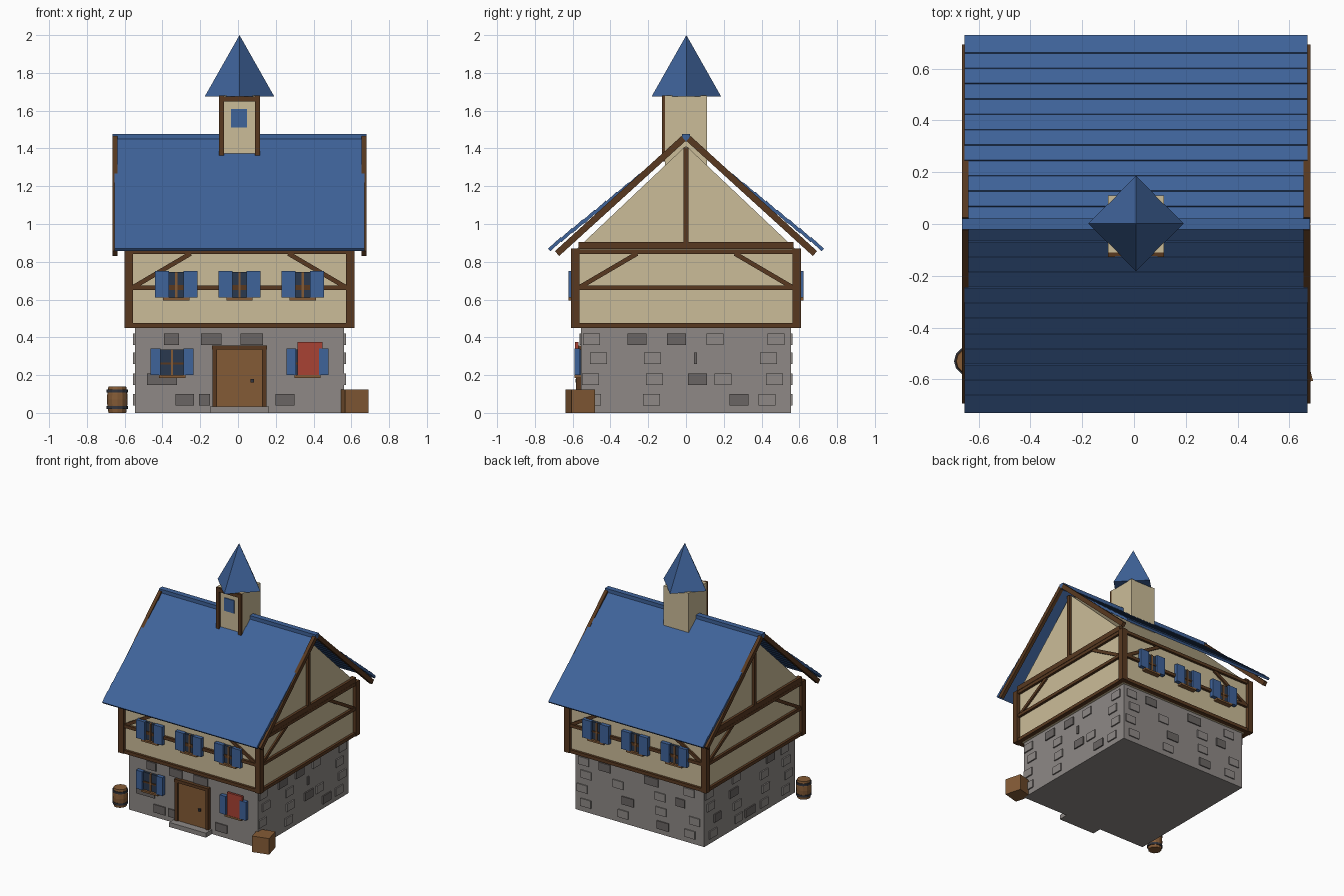
import bpy, bmesh, math, random
from mathutils import Matrix, Vector

if "Cube" in bpy.data.objects:
    bpy.data.objects.remove(bpy.data.objects["Cube"])

random.seed(4)
CX = 0.008  # house axis


def mat(name, r, g, b):
    m = bpy.data.materials.new(name)
    lin = [((c / 255 + 0.055) / 1.055) ** 2.4 for c in (r, g, b)]
    m.diffuse_color = (*lin, 1)
    m.use_nodes = True
    m.node_tree.nodes["Principled BSDF"].inputs["Base Color"].default_value = m.diffuse_color
    return m


STONE = mat("grey_stone", 142, 137, 134)
DARK_STONE = mat("dark_stone", 106, 101, 99)
PLASTER = mat("cream_plaster", 203, 188, 152)
TIMBER = mat("dark_timber", 88, 57, 32)
WOOD = mat("light_wood", 132, 91, 54)
BLUE = mat("blue_paint", 63, 99, 154)
GLASS = mat("dark_glass", 42, 57, 78)
RED = mat("red_cloth", 168, 66, 52)
IRON = mat("dark_iron", 50, 52, 60)


def finish(name, bm, material, matrix=Matrix()):
    bmesh.ops.recalc_face_normals(bm, faces=bm.faces[:])
    me = bpy.data.meshes.new(name)
    bm.to_mesh(me)
    bm.free()
    me.materials.append(material)
    ob = bpy.data.objects.new(name, me)
    bpy.context.collection.objects.link(ob)
    ob.matrix_world = matrix
    return ob


def box(name, center, size, material, rot=Matrix()):
    bm = bmesh.new()
    bmesh.ops.create_cube(bm, size=1)
    bmesh.ops.scale(bm, vec=size, verts=bm.verts[:])
    return finish(name, bm, material, Matrix.Translation(center) @ rot)


def side_box(name, side, u, z, d, material, tilt=0):
    """Box on a wall: u, z, d are (min, max) along, up and out; side 0 front, 1 right, 2 back, 3 left."""
    mid = Vector((sum(u) / 2, -sum(d) / 2, sum(z) / 2))
    turn = Matrix.Rotation(side * math.pi / 2, 4, 'Z')
    return box(name, Vector((CX, 0, 0)) + turn @ mid, (u[1] - u[0], d[1] - d[0], z[1] - z[0]),
               material, turn @ Matrix.Rotation(tilt, 4, 'Y'))


def window(side, u, z, d, shut=(0.038, 0.112), height=0.135):
    side_box("window_glass", side, (u - 0.065, u + 0.065), (z, z + height), (d - 0.02, d + 0.012), GLASS)
    side_box("window_mullion", side, (u - 0.006, u + 0.006), (z, z + height), (d, d + 0.019), WOOD)
    side_box("window_crossbar", side, (u - 0.06, u + 0.06), (z + 0.055, z + 0.067), (d, d + 0.017), TIMBER)
    side_box("window_sill", side, (u - 0.07, u + 0.07), (z - 0.014, z), (d - 0.01, d + 0.03), WOOD)
    for s in (-1, 1):
        a, b = sorted((s * shut[0], s * shut[1]))
        side_box("shutter", side, (u + a, u + b), (z, z + height + 0.007), (d, d + 0.03), BLUE)


# Stone ground floor
box("stone_base", (CX, 0, 0.225), (1.106, 1.11, 0.45), STONE)
ROWS = (0.07, 0.178, 0.29, 0.39)
dark = {
    0: [(-0.36, 3, .08), (-0.15, 3, .11), (0.065, 3, .12), (-0.41, 1, .16), (-0.29, 0, .1), (-0.185, 0, .06), (0.24, 0, .1)],
    1: [(-0.26, 3, .1), (-0.05, 3, .1), (0.05, 2, .016), (0.06, 1, .1), (0.28, 0, .1)],
    2: [(-0.3, 3, .1), (0.1, 3, .12), (-0.1, 1, .1), (0.35, 2, .08), (0.2, 0, .1)],
    3: [(-0.2, 2, .1), (0.25, 3, .1), (0.0, 0, .12), (-0.4, 1, .08)],
}
for side, stones in dark.items():
    for u, row, w in stones:
        side_box("dark_stone_block", side, (u - w / 2, u + w / 2), (ROWS[row] - 0.031, ROWS[row] + 0.031), (0.54, 0.563), DARK_STONE)
    if side == 0:
        continue
    # Pale blocks fill free spots in each course
    for row, z in enumerate(ROWS):
        for u in (-0.48, -0.16, 0.17, 0.45):
            u += random.uniform(-0.03, 0.03)
            if all(r != row or abs(u - v) > 0.13 for v, r, _ in stones):
                side_box("pale_stone_block", side, (u - 0.045, u + 0.045), (z - 0.03, z + 0.03), (0.54, 0.563), STONE)

# Timber-framed upper floor
box("upper_walls", (CX, 0, 0.66), (1.17, 1.17, 0.41), PLASTER)
for sx in (-1, 1):
    for sy in (-1, 1):
        box("corner_post", (CX + sx * 0.587, sy * 0.587, 0.66), (0.046, 0.046, 0.42), TIMBER)
for side in range(4):
    for z0, z1 in ((0.45, 0.476), (0.65, 0.674), (0.842, 0.866)):
        side_box("wall_beam", side, (-0.575, 0.575), (z0, z1), (0.57, 0.604), TIMBER)
    for s in (-1, 1):
        side_box("diagonal_brace", side, (s * 0.41 - 0.175, s * 0.41 + 0.175), (0.743, 0.767), (0.57, 0.598), TIMBER, s * 0.53)
for side in (0, 2):
    for u in (-0.335, 0, 0.335):
        window(side, u, 0.61, 0.592)

# Gable prism and its timbers
bm = bmesh.new()
tri = [bm.verts.new((-0.585, y, z)) for y, z in ((-0.585, 0.862), (0.585, 0.862), (0, 1.415))]
ext = bmesh.ops.extrude_face_region(bm, geom=[bm.faces.new(tri)])
bmesh.ops.translate(bm, vec=(1.17, 0, 0), verts=[v for v in ext["geom"] if isinstance(v, bmesh.types.BMVert)])
bm.faces.ensure_lookup_table()
if len(bm.faces) < 5:
    bm.faces.new([v for v in bm.verts if v.co.x < 0])
finish("gable_walls", bm, PLASTER, Matrix.Translation((CX, 0, 0)))
for side in (1, 3):
    side_box("gable_beam", side, (-0.57, 0.57), (0.868, 0.906), (0.57, 0.605), TIMBER)
    side_box("gable_post", side, (-0.013, 0.013), (0.9, 1.405), (0.57, 0.605), TIMBER)

# Roof: overlapping board rows, barge boards and ridge
t = math.radians(42.3)
L, T = 0.092, 0.018
for s in (-1, 1):
    rot = Matrix.Rotation(-s * t, 4, 'X')
    for i in range(12):
        y = 0.078 + 0.0593 * i
        z = 1.25 - 0.809 * (y - 0.26)
        cy = y - math.cos(t) * L / 2 - math.sin(t) * T / 2
        cz = z + math.sin(t) * L / 2 - math.cos(t) * T / 2
        box("roof_row", (CX, s * cy, cz), (1.326, L, T), BLUE, rot)
    for sx in (-1, 1):
        box("barge_board", (CX + sx * 0.66, s * 0.348, 1.148), (0.026, 0.905, 0.034), TIMBER, rot)
box("ridge_cap", (CX, 0, 1.457), (1.345, 0.042, 0.04), BLUE)

# Turret with pyramid roof
box("turret", (CX, 0, 1.49), (0.216, 0.22, 0.38), PLASTER)
for s in (-1, 1):
    side_box("turret_post", 0, (s * 0.095 - 0.013, s * 0.095 + 0.013), (1.33, 1.68), (0.108, 0.128), TIMBER)
side_box("turret_beam", 0, (-0.1, 0.1), (1.648, 1.676), (0.105, 0.126), TIMBER)
side_box("turret_window", 0, (-0.045, 0.04), (1.51, 1.61), (0.105, 0.117), BLUE)
bm = bmesh.new()
bmesh.ops.create_cone(bm, cap_ends=True, segments=4, radius1=0.184, radius2=0, depth=0.325)
bmesh.ops.remove_doubles(bm, verts=bm.verts[:], dist=1e-5)
finish("turret_roof", bm, BLUE, Matrix.Translation((CX, 0.002, 1.8375)))

# Door, step and ground-floor windows
side_box("door_step", 0, (-0.157, 0.157), (0, 0.035), (0.54, 0.63), STONE)
side_box("door", 0, (-0.122, 0.122), (0.035, 0.345), (0.54, 0.572), WOOD)
for s in (-1, 1):
    side_box("door_jamb", 0, (s * 0.132 - 0.012, s * 0.132 + 0.012), (0.035, 0.34), (0.54, 0.582), TIMBER)
side_box("door_lintel", 0, (-0.145, 0.145), (0.335, 0.358), (0.54, 0.586), TIMBER)
side_box("door_knob", 0, (0.058, 0.076), (0.162, 0.18), (0.57, 0.586), IRON)
window(0, -0.357, 0.2, 0.56, (0.06, 0.113))
window(0, 0.36, 0.2, 0.56, (0.06, 0.112))
side_box("red_cloth", 0, (0.308, 0.44), (0.2, 0.376), (0.57, 0.588), RED)

# Barrel with hoops
BX, BY = -0.639, -0.53


def turned(name, profile, material):
    bm = bmesh.new()
    rings = [[bm.verts.new((r * math.cos(a * math.pi / 6), r * math.sin(a * math.pi / 6), z)) for a in range(12)]
             for r, z in profile]
    for lo, hi in zip(rings, rings[1:]):
        for a in range(12):
            bm.faces.new((lo[a], lo[a - 11], hi[a - 11], hi[a]))
    bm.faces.new(rings[0])
    bm.faces.new(rings[-1])
    return finish(name, bm, material, Matrix.Translation((BX, BY, 0)))


turned("barrel", [(0.047, 0), (0.053, 0.04), (0.055, 0.07), (0.053, 0.1), (0.047, 0.14)], WOOD)
for z in (0.02, 0.108):
    turned("barrel_hoop", [(0.056, z), (0.056, z + 0.016)], IRON)

# Crate
spin = Matrix.Rotation(math.radians(15), 4, 'Z')
box("crate", (0.613, -0.56, 0.062), (0.128, 0.128, 0.124), WOOD, spin)
